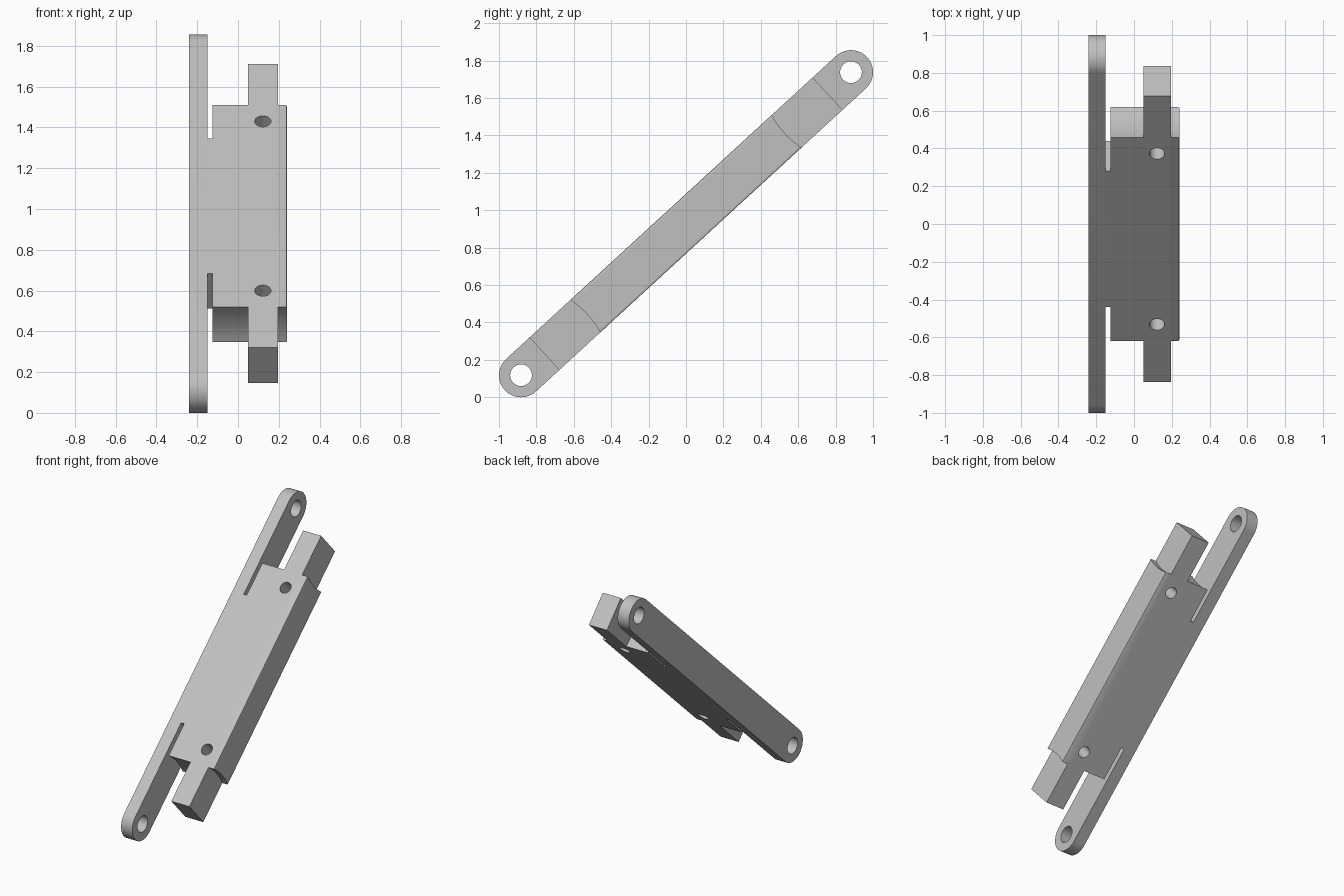
import bpy, bmesh
from math import atan2, cos, sin, pi, sqrt, hypot

cube = bpy.data.objects.get("Cube")
if cube:
    bpy.data.objects.remove(cube, do_unlink=True)

R = 0.118                      # half thickness and end radius
PIN_Y, PIN_Z = 0.882, 0.81     # pin offset from the bar centre
PIN_U = hypot(PIN_Y, PIN_Z)
SHOULDER, SLOT, TONGUE = 0.731, 0.488, 1.028

steel = bpy.data.materials.new("light_grey_metal")
steel.use_nodes = True
grey = (0.53, 0.53, 0.53, 1)
steel.diffuse_color = grey
steel.node_tree.nodes["Principled BSDF"].inputs["Base Color"].default_value = grey


def add_object(name, bm):
    bmesh.ops.recalc_face_normals(bm, faces=bm.faces)
    mesh = bpy.data.meshes.new(name)
    bm.to_mesh(mesh)
    bm.free()
    mesh.materials.append(steel)
    ob = bpy.data.objects.new(name, mesh)
    bpy.context.collection.objects.link(ob)
    return ob


def slab(name, profile, x0, x1, chamfer=0):
    """Extrude a length/thickness profile across the width."""
    bm = bmesh.new()
    face = bm.faces.new([bm.verts.new((x0, u, v)) for u, v in profile])
    ext = bmesh.ops.extrude_face_region(bm, geom=[face])["geom"]
    for v in ext:
        if isinstance(v, bmesh.types.BMVert):
            v.co.x = x1
    if chamfer:
        edges = [e for e in bm.edges if e.calc_length() > 1
                 and all(abs(v.co.x - x1) < 1e-5 for v in e.verts)]
        bmesh.ops.bevel(bm, geom=edges, offset=chamfer, segments=2,
                        profile=0.5, affect='EDGES')
    return add_object(name, bm)


def combine(target, tool, operation):
    mod = target.modifiers.new(operation.lower(), 'BOOLEAN')
    mod.operation, mod.object, mod.solver = operation, tool, 'EXACT'
    bpy.context.view_layer.objects.active = target
    bpy.ops.object.modifier_apply(modifier=mod.name)
    bpy.data.objects.remove(tool, do_unlink=True)


def circle(u, v, r, n=48):
    return [(u + r * cos(2 * pi * i / n), v + r * sin(2 * pi * i / n)) for i in range(n)]


def box(half):
    return [(-half, -R), (half, -R), (half, R), (-half, R)]


# Profiles: rounded rail, and body with ends hollowed around the pins
n = 24
half_turn = [-pi / 2 + pi * i / n for i in range(n + 1)]
rail_profile = [(s * (PIN_U + R * cos(a)), s * R * sin(a)) for s in (1, -1) for a in half_turn]
reach = hypot(PIN_U - SHOULDER, R)
heights = [R * (2 * i / 16 - 1) for i in range(17)]
body_profile = [(s * (PIN_U - sqrt(reach ** 2 - v ** 2)), s * v) for s in (1, -1) for v in heights]

# Rail, connecting web, body, tongues and outer cheek fused into one casting
bar = slab("linkage_bar", rail_profile, -0.24, -0.15)
for part in (slab("web", box(SLOT), -0.15, -0.125),
             slab("inner_body", body_profile, -0.125, 0.05),
             slab("tongue_core", box(TONGUE), 0.05, 0.195),
             slab("outer_cheek", body_profile, 0.195, 0.24, 0.006)):
    combine(bar, part, 'UNION')

# Pin holes through the rail and cross holes through the tongue roots
for side in (1, -1):
    combine(bar, slab("pin_cutter", circle(side * PIN_U, 0, 0.058), -0.3, -0.1), 'DIFFERENCE')
    bm = bmesh.new()
    bmesh.ops.create_cone(bm, cap_ends=True, segments=40, radius1=0.04, radius2=0.04, depth=0.5)
    bmesh.ops.translate(bm, verts=bm.verts, vec=(0.122, side * 0.614, 0))
    combine(bar, add_object("cross_hole_cutter", bm), 'DIFFERENCE')

# Merge flush faces left between the fused parts
bm = bmesh.new()
bm.from_mesh(bar.data)
bmesh.ops.remove_doubles(bm, verts=bm.verts, dist=1e-5)
bmesh.ops.dissolve_limit(bm, angle_limit=0.002, verts=bm.verts, edges=bm.edges)
bm.to_mesh(bar.data)
bm.free()

# Tilt the bar and rest it on the ground
bar.rotation_euler.x = atan2(PIN_Z, PIN_Y)
bar.location.z = PIN_Z + R
bpy.ops.object.select_all(action='DESELECT')
bar.select_set(True)
bpy.context.view_layer.objects.active = bar
bpy.ops.object.shade_smooth_by_angle(angle=0.5)
